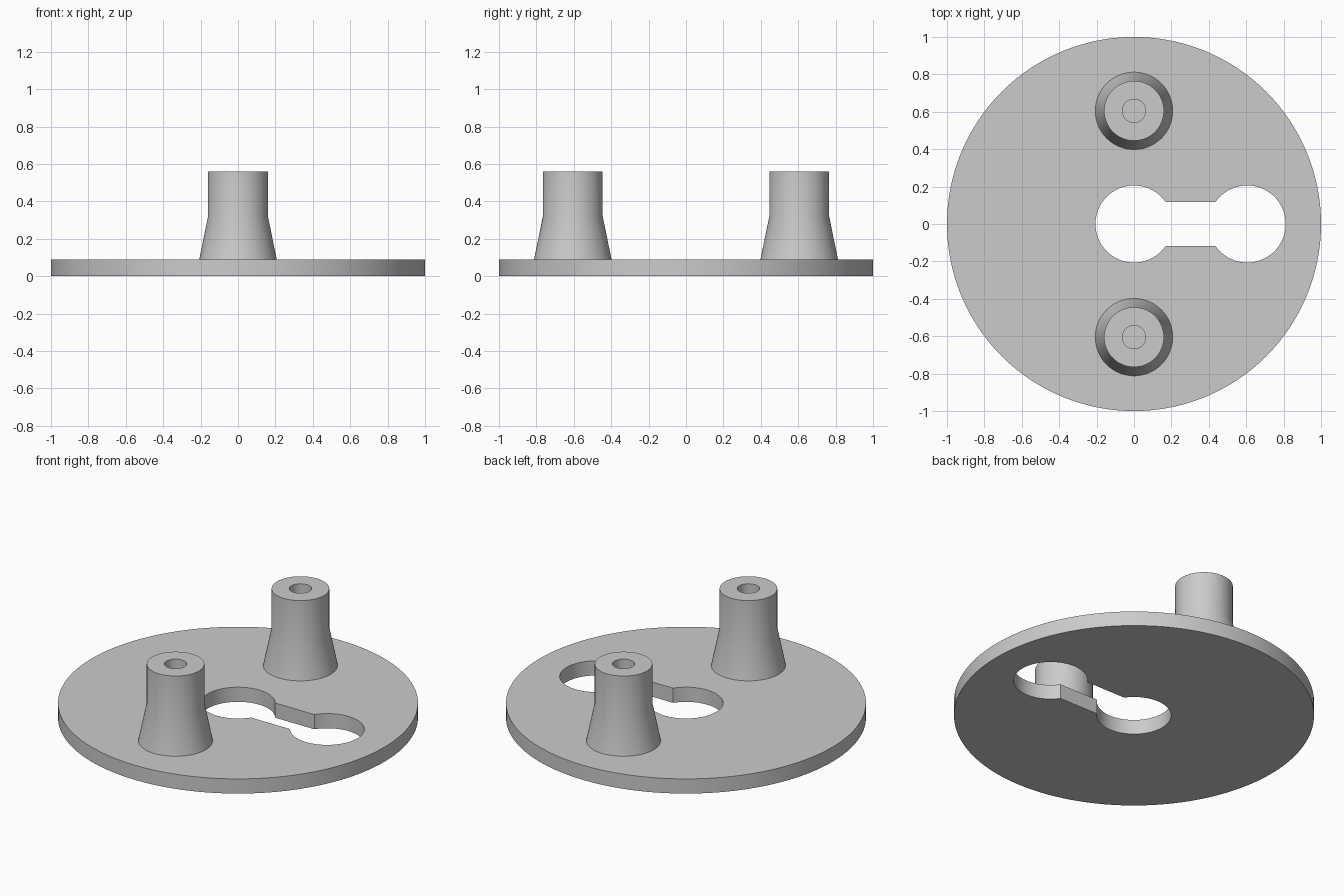
import bpy, bmesh
from math import pi, sin, cos, asin, radians
from mathutils import Vector

if "Cube" in bpy.data.objects:
    bpy.data.objects.remove(bpy.data.objects["Cube"], do_unlink=True)

PLATE_H, POST_H = 0.09, 0.56
OFFSET = 0.605            # distance of posts and second hole from the centre
HOLE_R, SLOT_HALF = 0.206, 0.117

grey = bpy.data.materials.new("grey")
grey.use_nodes = True
grey.diffuse_color = (0.6, 0.6, 0.6, 1)
grey.node_tree.nodes["Principled BSDF"].inputs["Base Color"].default_value = (0.6, 0.6, 0.6, 1)


def finish(bm, name):
    bmesh.ops.recalc_face_normals(bm, faces=bm.faces)
    mesh = bpy.data.meshes.new(name)
    bm.to_mesh(mesh)
    bm.free()
    mesh.materials.append(grey)
    obj = bpy.data.objects.new(name, mesh)
    bpy.context.collection.objects.link(obj)
    bpy.ops.object.select_all(action="DESELECT")
    obj.select_set(True)
    bpy.context.view_layer.objects.active = obj
    bpy.ops.object.shade_smooth_by_angle(angle=radians(30))
    return obj


def arc(cx, radius, start, end, steps):
    return [(cx + radius * cos(start + (end - start) * i / steps),
             radius * sin(start + (end - start) * i / steps), 0)
            for i in range(steps + 1)]


def add_loop(bm, points):
    verts = [bm.verts.new(p) for p in points]
    return [bm.edges.new((v, verts[i - 1])) for i, v in enumerate(verts)]


# Round plate with a dumbbell-shaped opening
bm = bmesh.new()
a = asin(SLOT_HALF / HOLE_R)
edges = add_loop(bm, arc(0, 1, 0, 2 * pi, 128)[:-1])
edges += add_loop(bm, arc(0, HOLE_R, a, 2 * pi - a, 56)
                  + arc(OFFSET, HOLE_R, a - pi, pi - a, 56))
bmesh.ops.triangle_fill(bm, edges=edges, use_beauty=True)
ext = bmesh.ops.extrude_face_region(bm, geom=bm.faces[:], use_keep_orig=True)
bmesh.ops.translate(bm, vec=(0, 0, PLATE_H),
                    verts=[g for g in ext["geom"] if isinstance(g, bmesh.types.BMVert)])
finish(bm, "base_plate")

# Flared posts with a blind screw hole, turned from a profile
PROFILE = [(0, 0.1), (0.062, 0.1), (0.062, POST_H), (0.16, POST_H),
           (0.16, 0.32), (0.207, PLATE_H)]
for name, side in (("front_post", -1), ("back_post", 1)):
    bm = bmesh.new()
    verts = [bm.verts.new((r, 0, z)) for r, z in PROFILE]
    line = [bm.edges.new(pair) for pair in zip(verts, verts[1:])]
    bmesh.ops.spin(bm, geom=verts + line, cent=(0, 0, 0), axis=(0, 0, 1),
                   angle=2 * pi, steps=64, use_merge=True)
    bmesh.ops.remove_doubles(bm, verts=bm.verts, dist=0.0001)
    # Keep the wall facing outward although the underside is open
    bmesh.ops.holes_fill(bm, edges=[e for e in bm.edges if e.is_boundary], sides=0)
    post = finish(bm, name)
    post.location = Vector((0, side * OFFSET, 0))
